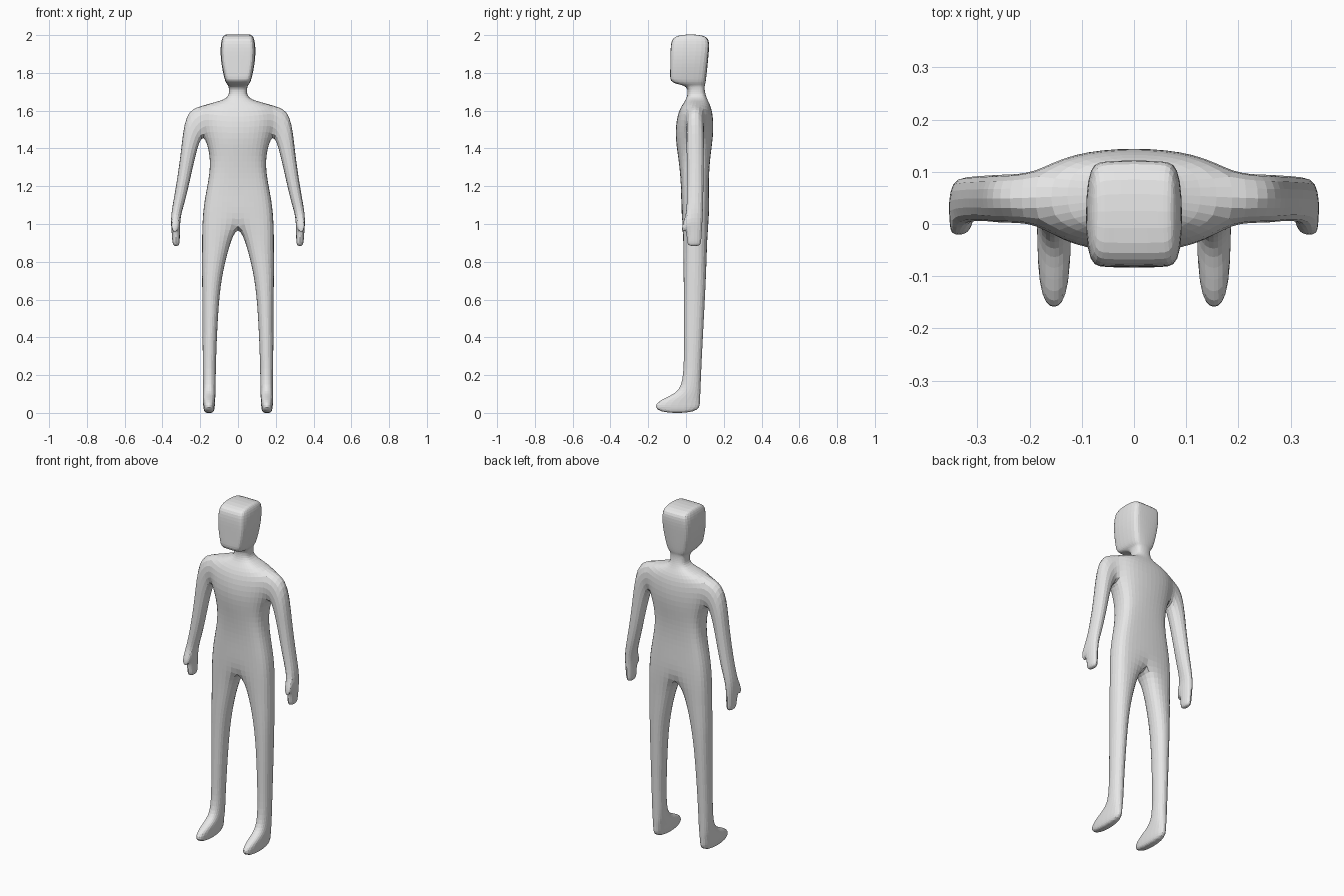
import bpy
import bmesh

cube = bpy.data.objects.get("Cube")
if cube:
    bpy.data.objects.remove(cube, do_unlink=True)

bm = bmesh.new()


def verts(points):
    return [bm.verts.new(p) for p in points]


def skin(a, b, closed=True, skip=()):
    """Join two rings of equal length with quads."""
    n = len(a)
    for i in range(n if closed else n - 1):
        if i not in skip:
            j = (i + 1) % n
            bm.faces.new((a[i], a[j], b[j], b[i]))


def cap(r):
    """Close a six point ring with two quads."""
    bm.faces.new((r[0], r[1], r[4], r[5]))
    bm.faces.new((r[1], r[2], r[3], r[4]))


def body_ring(z, w, front, side_front, side_back, back, side_z=None):
    """Half ring from the front centre line round to the back centre line."""
    sz = z if side_z is None else side_z
    mz = (z + sz) / 2
    f1 = front + (side_front - front) * 0.25
    b1 = back + (side_back - back) * 0.25
    m = w * 0.65
    return verts([(0, front, z), (m, f1, mz), (w, side_front, sz),
                  (w, side_back, sz), (m, b1, mz), (0, back, z)])


def leg_ring(z, inner, outer, front, back, d=0.025):
    m = (inner + outer) / 2
    return verts([(inner, front + d, z), (m, front, z), (outer, front + d, z),
                  (outer, back - d, z), (m, back, z), (inner, back - d, z)])


# Torso, neck and head, from the hips upwards
torso = [body_ring(*r) for r in (
    (1.0, .192, -.025, 0, .10, .125),
    (1.12, .182, -.027, 0, .10, .125),
    (1.24, .155, -.030, 0, .10, .122),
    (1.36, .145, -.045, 0, .10, .130),
    (1.48, .185, -.066, 0, .10, .152, 1.49),
    (1.60, .200, -.045, 0, .10, .145, 1.63),
    (1.657, .055, 0, .03, .085, .115),
    (1.70, .047, .010, .03, .08, .10),
    (1.735, .050, 0, .02, .08, .10),
    (1.745, .066, -.086, -.075, .085, .105),
    (1.79, .078, -.084, -.08, .095, .11),
    (1.87, .094, -.083, -.08, .105, .118),
    (1.96, .094, -.082, -.078, .118, .126),
    (2.005, .078, -.062, -.058, .105, .112),
)]
ARMPIT = 4
for k in range(len(torso) - 1):
    skin(torso[k], torso[k + 1], closed=False, skip=(2,) if k == ARMPIT else ())
cap(torso[-1])

# Leg and foot, down from the hips
last = torso[0]
for r in ((.88, .045, .193, -.022, .119), (.75, .078, .193, -.021, .115),
          (.60, .101, .190, -.019, .108), (.30, .115, .188, -.018, .092),
          (.16, .117, .187, -.024, .086), (.10, .118, .187, -.058, .084),
          (.06, .120, .187, -.176, .083, .03), (-.003, .124, .183, -.176, .083, .03)):
    ring = leg_ring(*r)
    skin(last, ring)
    last = ring
cap(last)

# Arm and hand, out from the opening at the shoulder
low, high = torso[ARMPIT], torso[ARMPIT + 1]
last = [low[2], low[3], high[3], high[2]]
arm = ((.220, 1.37, .284, 1.605, -.003, .099), (.253, 1.22, .303, 1.38, .002, .097),
       (.283, 1.10, .335, 1.17, .002, .095), (.303, 1.04, .358, 1.05, -.002, .092),
       (.306, .975, .354, .972, -.002, .088), (.306, .915, .350, .912, .002, .084),
       (.310, .880, .344, .880, .006, .080))
WRIST = 4
for k, (xi, zi, xo, zo, yf, yb) in enumerate(arm):
    ring = verts([(xi, yf, zi), (xi, yb, zi), (xo, yb, zo), (xo, yf, zo)])
    skin(last, ring, skip=(3,) if k == WRIST else ())
    if k == WRIST:
        # Thumb, grown from the front of the hand
        root = [last[3], last[0], ring[0], ring[3]]
        tip = verts([(.352, -.024, .985), (.322, -.024, .985),
                     (.322, -.020, .945), (.350, -.020, .945)])
        skin(root, tip)
        bm.faces.new(tip)
    last = ring
bm.faces.new(last)

bmesh.ops.recalc_face_normals(bm, faces=bm.faces[:])
mesh = bpy.data.meshes.new("body")
bm.to_mesh(mesh)
bm.free()
body = bpy.data.objects.new("body", mesh)
bpy.context.scene.collection.objects.link(body)

# Mirror to the other half, then round the cage
mirror = body.modifiers.new("mirror", "MIRROR")
mirror.use_clip = True
mirror.merge_threshold = 0.0005
rounding = body.modifiers.new("rounding", "SUBSURF")
rounding.levels = rounding.render_levels = 2

# Plain grey
grey = bpy.data.materials.new("light_grey")
grey.use_nodes = True
colour = (0.8, 0.8, 0.8, 1)
grey.diffuse_color = colour
grey.node_tree.nodes["Principled BSDF"].inputs["Base Color"].default_value = colour
mesh.materials.append(grey)
